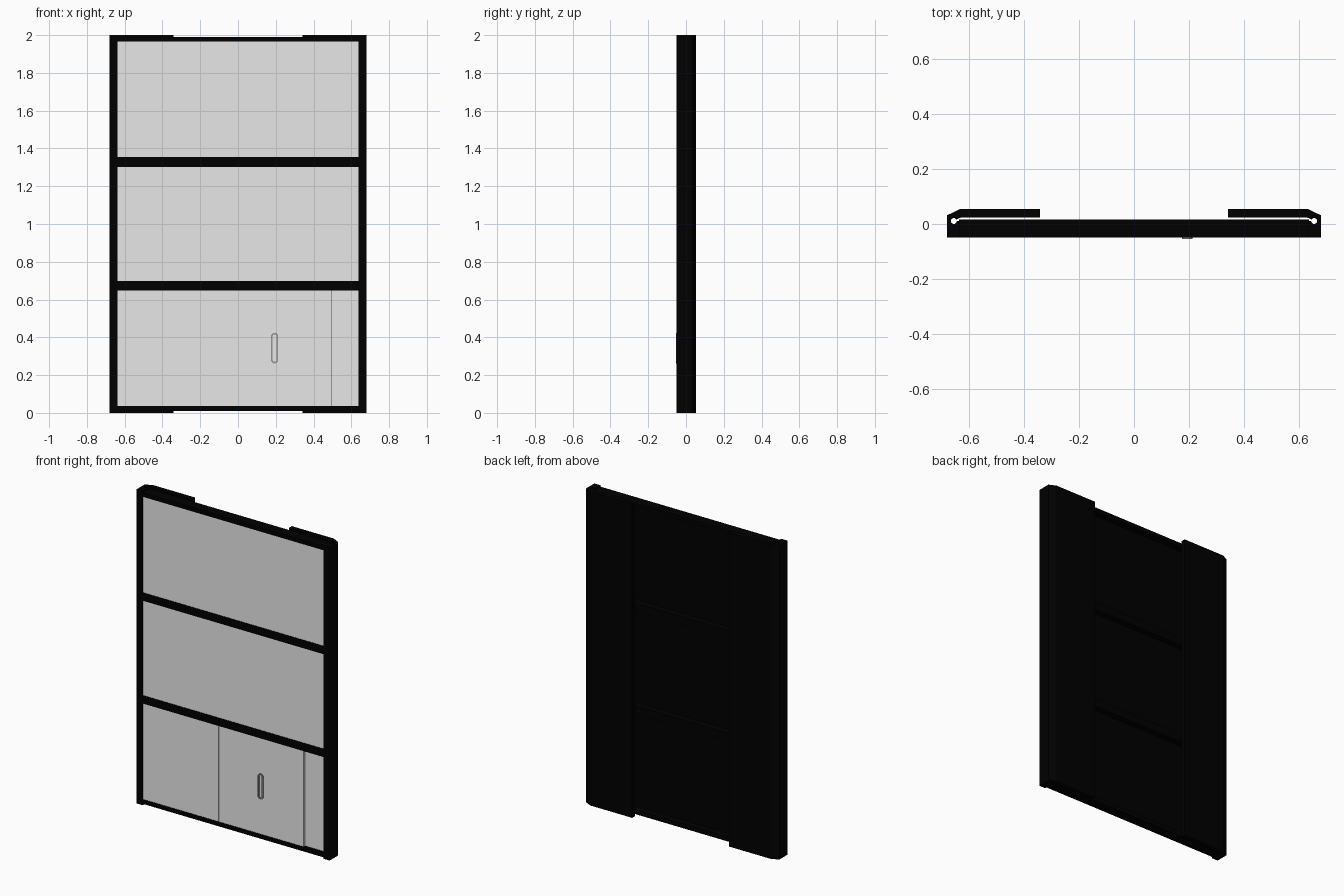
import bpy, bmesh, math

cube = bpy.data.objects.get("Cube")
if cube:
    bpy.data.objects.remove(cube, do_unlink=True)


def material(name, rgb):
    m = bpy.data.materials.new(name)
    m.use_nodes = True
    m.diffuse_color = (*rgb, 1)
    m.node_tree.nodes["Principled BSDF"].inputs["Base Color"].default_value = (*rgb, 1)
    return m


BLACK = material("black metal", (0, 0, 0))
GREY = material("light grey panel", (0.8, 0.8, 0.8))
STEEL = material("grey handle", (0.3, 0.3, 0.3))


def finish(name, bm, mat):
    bmesh.ops.recalc_face_normals(bm, faces=bm.faces)
    mesh = bpy.data.meshes.new(name)
    bm.to_mesh(mesh)
    bm.free()
    mesh.materials.append(mat)
    obj = bpy.data.objects.new(name, mesh)
    bpy.context.scene.collection.objects.link(obj)
    return obj


def box(name, x, y, z, mat):
    bm = bmesh.new()
    bmesh.ops.create_cube(bm, size=1)
    for v in bm.verts:
        for i, (lo, hi) in enumerate((x, y, z)):
            v.co[i] = lo if v.co[i] < 0 else hi
    return finish(name, bm, mat)


def prism(name, outline, to_3d, depth, mat):
    bm = bmesh.new()
    face = bm.faces.new([bm.verts.new(to_3d(a, b)) for a, b in outline])
    new = bmesh.ops.extrude_face_region(bm, geom=[face])["geom"]
    bmesh.ops.translate(bm, vec=depth, verts=[g for g in new if isinstance(g, bmesh.types.BMVert)])
    return finish(name, bm, mat)


# Side channels: front stile, chamfered corner, back flange and a bore open through a slit
HOLE_X, HOLE_Y, HOLE_R = 0.657, 0.011, 0.011
bore = [(HOLE_X + HOLE_R * math.cos(math.radians(a)), HOLE_Y + HOLE_R * math.sin(math.radians(a)))
        for a in range(150, -181, -30)]
stile = [(0.637, -0.05), (0.681, -0.05), (0.681, 0.032), (0.636, 0.054), (0.342, 0.054),
         (0.342, 0.023), (0.632, 0.023), (0.64, 0.02)] + bore + [(0.637, 0.011)]
for side, s in (("left", 1), ("right", -1)):
    prism(side + "_side_channel", [(s * x, y) for x, y in stile],
          lambda x, y: (x, y, 0), (0, 0, 2), BLACK)

# Cross rails
for name, z in (("bottom_rail", (0.009, 0.037)), ("lower_rail", (0.648, 0.699)),
                ("upper_rail", (1.303, 1.354)), ("top_rail", (1.965, 1.991))):
    box(name, (-0.639, 0.639), (-0.05, 0.017), z, BLACK)

# Grey front panels on black backing sheets, set deep between the rails at the back
FRONT, STEP, BACK = -0.047, -0.032, -0.026
bays = {"lower": (0.037, 0.648), "middle": (0.699, 1.303), "upper": (1.354, 1.965)}
for name, z in bays.items():
    box(name + "_backing", (-0.638, 0.638), (STEP + 0.003, BACK), z, BLACK)
for name in ("middle", "upper"):
    box(name + "_panel", (-0.638, 0.638), (FRONT, STEP + 0.003), bays[name], GREY)
box("fixed_panel", (-0.638, -0.104), (FRONT, STEP + 0.003), bays["lower"], GREY)
box("recessed_panel", (-0.104, 0.638), (STEP, STEP + 0.003), bays["lower"], GREY)
box("sliding_door", (-0.102, 0.495), (FRONT, STEP), bays["lower"], GREY)


# Door handle: a raised rounded ring around a shallow grip
def capsule(r, half, cx=0.194, cz=0.343, n=10):
    pts = []
    for i in range(2 * n + 2):
        a = math.pi * (i if i <= n else i - 1) / n
        pts.append((cx + r * math.cos(a), cz + r * math.sin(a) + (half if i <= n else -half)))
    return pts


ring = prism("handle_ring", capsule(0.019, 0.062), lambda x, z: (x, -0.054, z), (0, 0.01, 0), STEEL)
cutter = prism("handle_cutter", capsule(0.0105, 0.062), lambda x, z: (x, -0.06, z), (0, 0.03, 0), STEEL)
cutter.hide_render = True
cutter.hide_set(True)
cut = ring.modifiers.new("grip_opening", "BOOLEAN")
cut.operation = "DIFFERENCE"
cut.object = cutter
